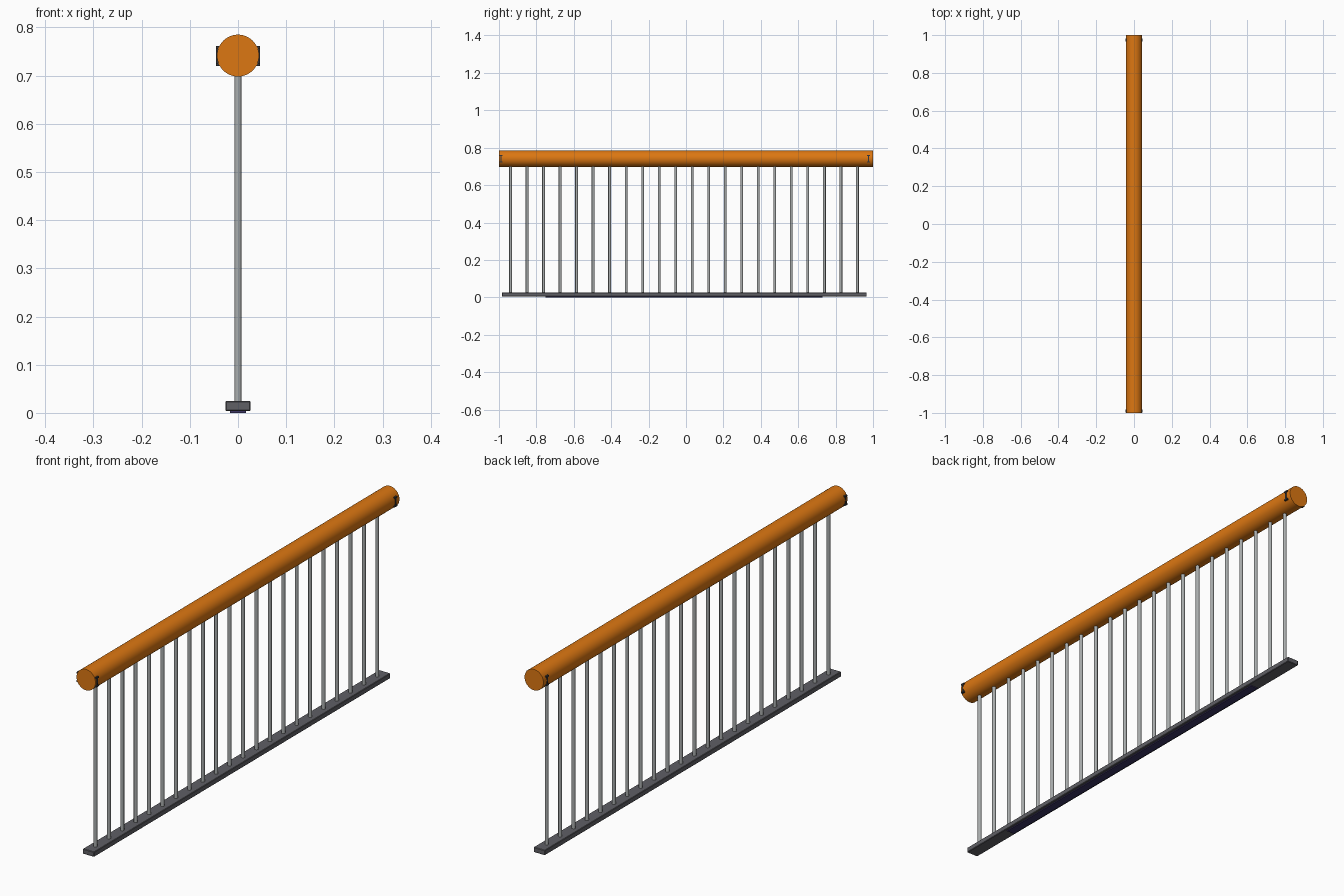
import bpy, math

if "Cube" in bpy.data.objects:
    bpy.data.objects.remove(bpy.data.objects["Cube"])


def mat(name, rgb):
    m = bpy.data.materials.new(name)
    m.diffuse_color = (*rgb, 1)
    m.use_nodes = True
    m.node_tree.nodes["Principled BSDF"].inputs["Base Color"].default_value = m.diffuse_color
    return m


ORANGE = mat("orange wood", (0.72, 0.185, 0.006))
STEEL = mat("light steel", (0.40, 0.42, 0.42))
DARK = mat("dark grey", (0.115, 0.115, 0.13))
CLIP = mat("black clip", (0.035, 0.035, 0.04))
VIOLET = mat("dark violet", (0.045, 0.035, 0.13))


def box(name, lo, hi, m, bevel=0):
    bpy.ops.mesh.primitive_cube_add(size=1, location=[(a + b) / 2 for a, b in zip(lo, hi)])
    o = bpy.context.object
    o.name = name
    o.scale = [b - a for a, b in zip(lo, hi)]
    bpy.ops.object.transform_apply(location=False, rotation=False, scale=True)
    o.data.materials.append(m)
    if bevel:
        b = o.modifiers.new("bevel", "BEVEL")
        b.width = bevel
        b.segments = 1
    return o


def rod(name, r, length, loc, m, sides, rot=(0, 0, 0)):
    bpy.ops.mesh.primitive_cylinder_add(vertices=sides, radius=r, depth=length, location=loc, rotation=rot)
    o = bpy.context.object
    o.name = name
    o.data.materials.append(m)
    bpy.ops.object.shade_smooth_by_angle(angle=math.radians(46))
    return o


# round handrail
rod("handrail", 0.0435, 2.0, (0, 0, 0.7415), ORANGE, 48, (math.pi / 2, 0, 0))

# evenly spaced balusters, tops buried in the handrail
for i in range(22):
    rod(f"baluster_{i + 1}", 0.0075, 0.70, (0, -0.938 + i * 0.0883, 0.37), STEEL, 12)

# bottom rail with a thin strip underneath
box("bottom_rail", (-0.026, -0.984, 0.004), (0.026, 0.966, 0.025), DARK, 0.002)
box("underside_strip", (-0.017, -0.75, 0.0), (0.017, 0.73, 0.0045), VIOLET)

# I-shaped clips on both sides of the handrail ends
for end, y in (("front", -0.989), ("back", 0.975)):
    for side, s in (("left", -1), ("right", 1)):
        x0, x1 = sorted((s * 0.036, s * 0.0455))
        box(f"{end}_{side}_clip_web", (x0, y - 0.003, 0.72), (x1, y + 0.003, 0.761), CLIP)
        for part, z in (("lower", 0.72), ("upper", 0.755)):
            box(f"{end}_{side}_clip_{part}", (x0, y - 0.008, z), (x1, y + 0.008, z + 0.006), CLIP)
